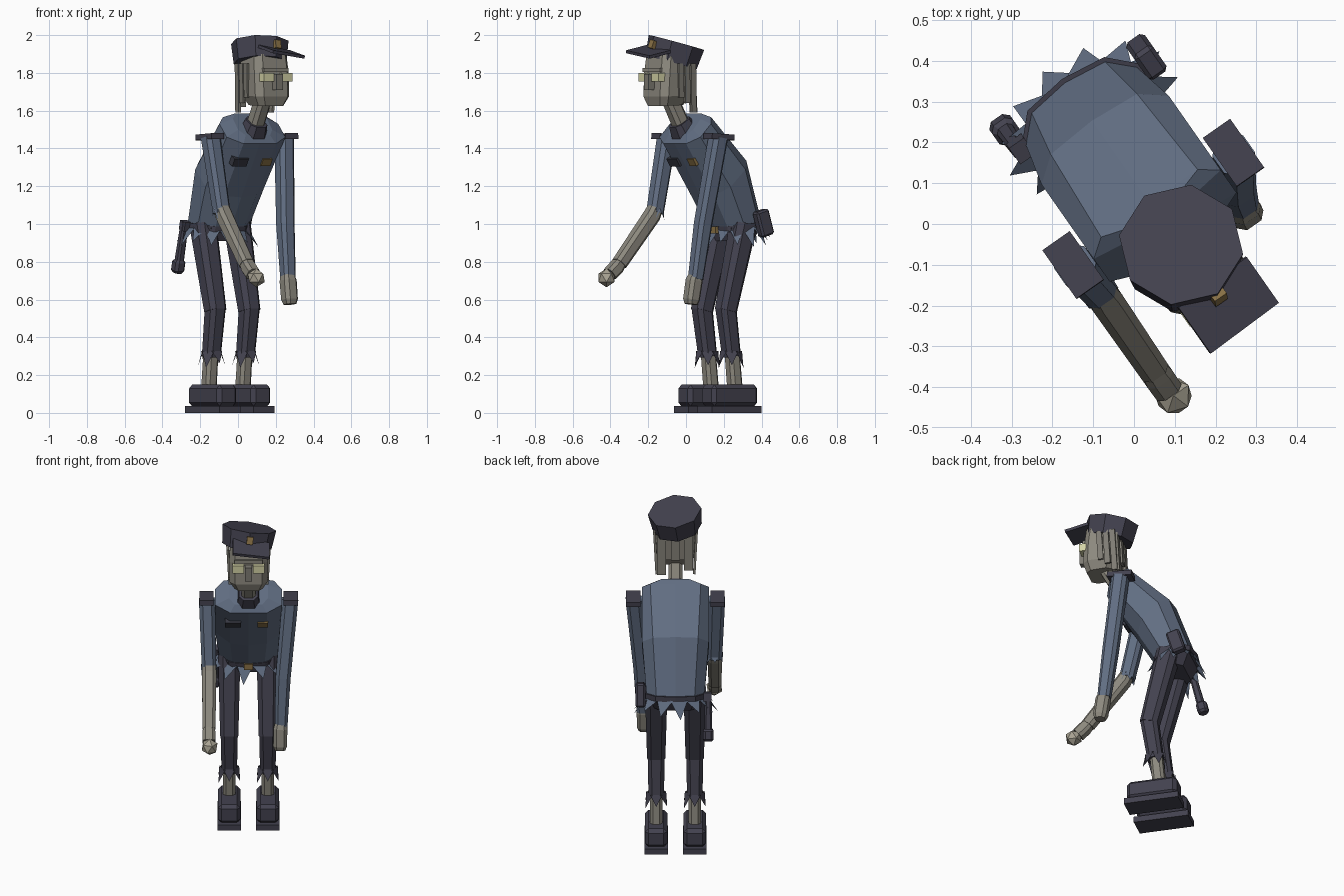
import bpy, bmesh, math
from mathutils import Matrix, Vector

if "Cube" in bpy.data.objects:
    bpy.data.objects.remove(bpy.data.objects["Cube"])

# The figure is built facing -y around x = 0, then turned and shifted into place
PLACE = Matrix.Rotation(math.radians(35), 4, 'Z') @ Matrix.Translation((0.06, 0, 0))


def material(name, rgb):
    m = bpy.data.materials.new(name)
    m.diffuse_color = (*rgb, 1)
    m.use_nodes = True
    m.node_tree.nodes["Principled BSDF"].inputs["Base Color"].default_value = m.diffuse_color
    return m


CLOTH = material("dark_cloth", (0.056, 0.054, 0.078))
SHIRT = material("blue_shirt", (0.120, 0.155, 0.225))
SKIN = material("grey_skin", (0.265, 0.25, 0.21))
BONE = material("pale_fist", (0.40, 0.37, 0.295))
HAIR = material("dull_hair", (0.21, 0.20, 0.172))
EYE = material("pale_yellow", (0.66, 0.65, 0.38))
GOLD = material("brass", (0.25, 0.165, 0.06))
BLACK = material("near_black", (0.038, 0.04, 0.055))


def finish(name, bm, mat):
    bmesh.ops.recalc_face_normals(bm, faces=bm.faces)
    bm.transform(PLACE)
    me = bpy.data.meshes.new(name)
    bm.to_mesh(me)
    bm.free()
    me.materials.append(mat)
    ob = bpy.data.objects.new(name, me)
    bpy.context.collection.objects.link(ob)
    return ob


def loft(name, rings, mat, matrix=None):
    bm = bmesh.new()
    loops = [[bm.verts.new(p) for p in r] for r in rings]
    n = len(loops[0])
    for a, b in zip(loops, loops[1:]):
        for i in range(n):
            j = (i + 1) % n
            bm.faces.new((a[i], a[j], b[j], b[i]))
    bm.faces.new(loops[0])
    bm.faces.new(loops[-1])
    if matrix:
        bm.transform(matrix)
    return finish(name, bm, mat)


def ring(rx, front, back, kx=0.72, ky=0.5, kf=None, bulge=0.0):
    """Chamfered ring with middle points; front and back are (y, z) pairs, so it may tilt."""
    f, b = Vector(front), Vector(back)
    c, h = (f + b) / 2, (b - f) / 2
    kf, m = kf or kx, 1 + bulge
    out = []
    for sx, sy in ((1, -ky), (1, ky), (kx, 1), (0, m), (-kx, 1),
                   (-1, ky), (-1, -ky), (-kf, -1), (0, -m), (kf, -1)):
        p = c + h * sy
        out.append((sx * rx, p.x, p.y))
    return out


SQUARE = [(1, -.55), (1, .55), (.55, 1), (-.55, 1), (-1, .55), (-1, -.55), (-.55, -1), (.55, -1)]


def limb(name, pts, radii, mat):
    """Tube with a chamfered square section along a path."""
    pts = [Vector(p) for p in pts]
    rings = []
    for i, p in enumerate(pts):
        d = (pts[min(i + 1, len(pts) - 1)] - pts[max(i - 1, 0)]).normalized()
        q = Vector((0, 0, -1)).rotation_difference(d)
        rings.append([p + q @ Vector((x * radii[i], y * radii[i], 0)) for x, y in SQUARE])
    return loft(name, rings, mat)


def box(name, loc, size, mat, rot=(0, 0, 0), bevel=0.0, parent=None):
    bm = bmesh.new()
    bmesh.ops.create_cube(bm, size=1)
    bm.transform(Matrix.Diagonal((*size, 1)))
    if bevel:
        bmesh.ops.bevel(bm, geom=bm.edges[:], offset=bevel, segments=1, affect='EDGES')
    m = Matrix.Translation(loc)
    for ang, ax in zip(rot, 'XYZ'):
        m = m @ Matrix.Rotation(math.radians(ang), 4, ax)
    bm.transform(parent @ m if parent else m)
    return finish(name, bm, mat)


def hem(name, centre, rx, ry, n, drop, flare, mat, slope=0.0, overlap=1.25):
    """Ring of solid torn cloth points hanging from an elliptical edge."""
    c = Vector(centre)

    def at(t, k, dz):
        y = ry * k * math.sin(t)
        return c + Vector((rx * k * math.cos(t), y, slope * y + dz))
    bm = bmesh.new()
    for i in range(n):
        t, w = math.tau * (i + 0.5) / n, math.pi / n * overlap
        length = drop * (1.0, 0.7, 0.85)[i % 3]
        a, b, d, tip = [bm.verts.new(p) for p in
                        (at(t - w, 1, 0), at(t + w, 1, 0), at(t, 0.85, -0.01), at(t, flare, -length))]
        for f in ((a, b, tip), (b, d, tip), (d, a, tip), (a, d, b)):
            bm.faces.new(f)
    return finish(name, bm, mat)


# Legs and shoes
for side, s in (("right", -1), ("left", 1)):
    x = 0.11 * s
    box(side + "_sole", (x, 0.163, 0.018), (0.134, 0.32, 0.036), CLOTH)
    box(side + "_shoe", (x, 0.163, 0.092), (0.126, 0.295, 0.114), CLOTH, bevel=0.02)
    limb(side + "_ankle", [(x, 0.175, 0.36), (x, 0.197, 0.13)], [0.035, 0.036], SKIN)
    limb(side + "_thigh", [(x, 0.252, 1.0), (x, 0.138, 0.54)], [0.064, 0.052], CLOTH)
    limb(side + "_shin", [(x, 0.138, 0.56), (x, 0.175, 0.30)], [0.049, 0.044], CLOTH)
    hem(side + "_torn_cuff", (x, 0.172, 0.328), 0.057, 0.06, 6, 0.09, 1.25, CLOTH)

# Hips, belt and torso
loft("hips", [ring(0.12, (0.19, 0.91), (0.33, 0.91)),
              ring(0.16, (0.17, 0.98), (0.375, 1.01))], CLOTH)
loft("shirt_body", [ring(0.165, (0.17, 0.97), (0.37, 1.01), 0.66, 0.45, 0.55, 0.14),
                    ring(0.19, (0.065, 1.15), (0.257, 1.335), 0.68, 0.5, 0.55, 0.1),
                    ring(0.19, (-0.115, 1.425), (0.02, 1.565), 0.76, 0.5, 0.55),
                    ring(0.11, (-0.098, 1.47), (0.0, 1.585))], SHIRT)
loft("belt", [ring(0.172, (0.163, 0.957), (0.377, 0.99), 0.66, 0.45, 0.55, 0.14),
              ring(0.174, (0.157, 0.987), (0.377, 1.022), 0.66, 0.45, 0.55, 0.14)], CLOTH)
box("belt_buckle", (0, 0.142, 0.968), (0.05, 0.02, 0.035), GOLD)
hem("shirt_tail", (0, 0.272, 0.997), 0.17, 0.115, 13, 0.115, 1.42, SHIRT, 0.1, 1.35)

# Belt equipment
box("radio_pouch", (0.2, 0.318, 1.005), (0.055, 0.08, 0.14), CLOTH, (17, 0, 0), 0.01)
box("baton_holder", (-0.182, 0.31, 0.99), (0.045, 0.05, 0.05), CLOTH, (15, 0, 0))
limb("baton", [(-0.187, 0.31, 1.01), (-0.187, 0.36, 0.81), (-0.187, 0.365, 0.80),
               (-0.187, 0.376, 0.755), (-0.187, 0.38, 0.742)],
     [0.019, 0.022, 0.031, 0.031, 0.021], CLOTH)

# Chest plates
box("chest_badge", (0.082, -0.049, 1.333), (0.06, 0.034, 0.042), GOLD, (30, 0, 0))
box("name_plate", (-0.088, -0.049, 1.333), (0.092, 0.034, 0.048), BLACK, (30, 0, 0))

# Arms: right reaches forward with a bare forearm, left hangs down
for side, s in (("right", -1), ("left", 1)):
    box(side + "_shoulder_strap", (0.24 * s, 0.003, 1.462), (0.082, 0.145, 0.03), CLOTH, (-3, 0, 0))
limb("right_sleeve", [(-0.237, 0.0, 1.46), (-0.225, -0.085, 1.06)], [0.046, 0.041], SHIRT)
hem("right_torn_sleeve", (-0.225, -0.081, 1.085), 0.046, 0.046, 6, 0.06, 1.1, SHIRT)
limb("right_forearm", [(-0.224, -0.07, 1.11), (-0.224, -0.105, 1.045), (-0.226, -0.315, 0.79)],
     [0.034, 0.041, 0.037], SKIN)
limb("right_hand", [(-0.226, -0.305, 0.805), (-0.226, -0.335, 0.77), (-0.226, -0.375, 0.735)],
     [0.031, 0.037, 0.036], SKIN)
bm = bmesh.new()
bmesh.ops.create_icosphere(bm, subdivisions=1, radius=0.05,
                           matrix=Matrix.Translation((-0.222, -0.4, 0.715)))
finish("right_fist", bm, BONE)
limb("left_sleeve", [(0.238, 0.0, 1.46), (0.197, -0.07, 1.0), (0.186, -0.11, 0.71)],
     [0.046, 0.043, 0.036], SHIRT)
limb("left_hand", [(0.184, -0.108, 0.735), (0.182, -0.117, 0.70), (0.18, -0.133, 0.60), (0.18, -0.136, 0.575)],
     [0.031, 0.04, 0.039, 0.03], SKIN)

# Neck and collar
limb("collar", [(0, -0.085, 1.54), (0, -0.05, 1.485)], [0.053, 0.066], CLOTH)
limb("neck", [(0, -0.15, 1.67), (0, -0.05, 1.48)], [0.04, 0.042], SKIN)

# Head and face
loft("head", [ring(0.08, (-0.248, 1.625), (-0.10, 1.63), 0.7, 0.6),
              ring(0.109, (-0.264, 1.675), (-0.07, 1.68), 0.7, 0.65),
              ring(0.111, (-0.258, 1.80), (-0.06, 1.80), 0.7, 0.65),
              ring(0.105, (-0.245, 1.90), (-0.055, 1.87), 0.7, 0.65)], SKIN)
for s in (-1, 1):
    name = "right" if s < 0 else "left"
    box(name + "_eye", (0.059 * s, -0.262, 1.777), (0.066, 0.045, 0.046), EYE)
    for k, (y, z, h) in enumerate(((-0.155, 1.76, 0.18), (-0.115, 1.745, 0.21), (-0.075, 1.72, 0.26))):
        box(f"{name}_hair_strand_{k}", (0.114 * s, y, z), (0.014, 0.032, h), HAIR, (3, 3 * s, 0))
box("brow", (0, -0.252, 1.815), (0.16, 0.03, 0.022), SKIN)
box("nose", (0, -0.275, 1.752), (0.042, 0.05, 0.085), HAIR)
for k, (x, h) in enumerate(((-0.075, 0.22), (0.0, 0.16), (0.08, 0.25))):
    box(f"back_hair_strand_{k}", (x, -0.056, 1.84 - h / 2), (0.05, 0.016, h), HAIR, (3, 0, 0))

# Cap, tipped back and to one side
CAP = (Matrix.Translation((-0.002, -0.12, 1.908)) @ Matrix.Rotation(math.radians(8), 4, 'Y')
       @ Matrix.Rotation(math.radians(-13), 4, 'X'))


def cap_ring(r, z):
    return [(r * math.cos(t), r * math.sin(t), z)
            for t in (math.tau * k / 8 for k in range(8))]


loft("cap_crown", [cap_ring(0.142, -0.055), cap_ring(0.154, 0.055)], CLOTH, CAP)
box("cap_visor", (0.015, -0.295, 1.912), (0.21, 0.14, 0.016), CLOTH, (12, 8, 0))
box("cap_badge", (0.004, -0.15, 0.01), (0.036, 0.024, 0.044), GOLD, (-4, 0, 0), parent=CAP)
